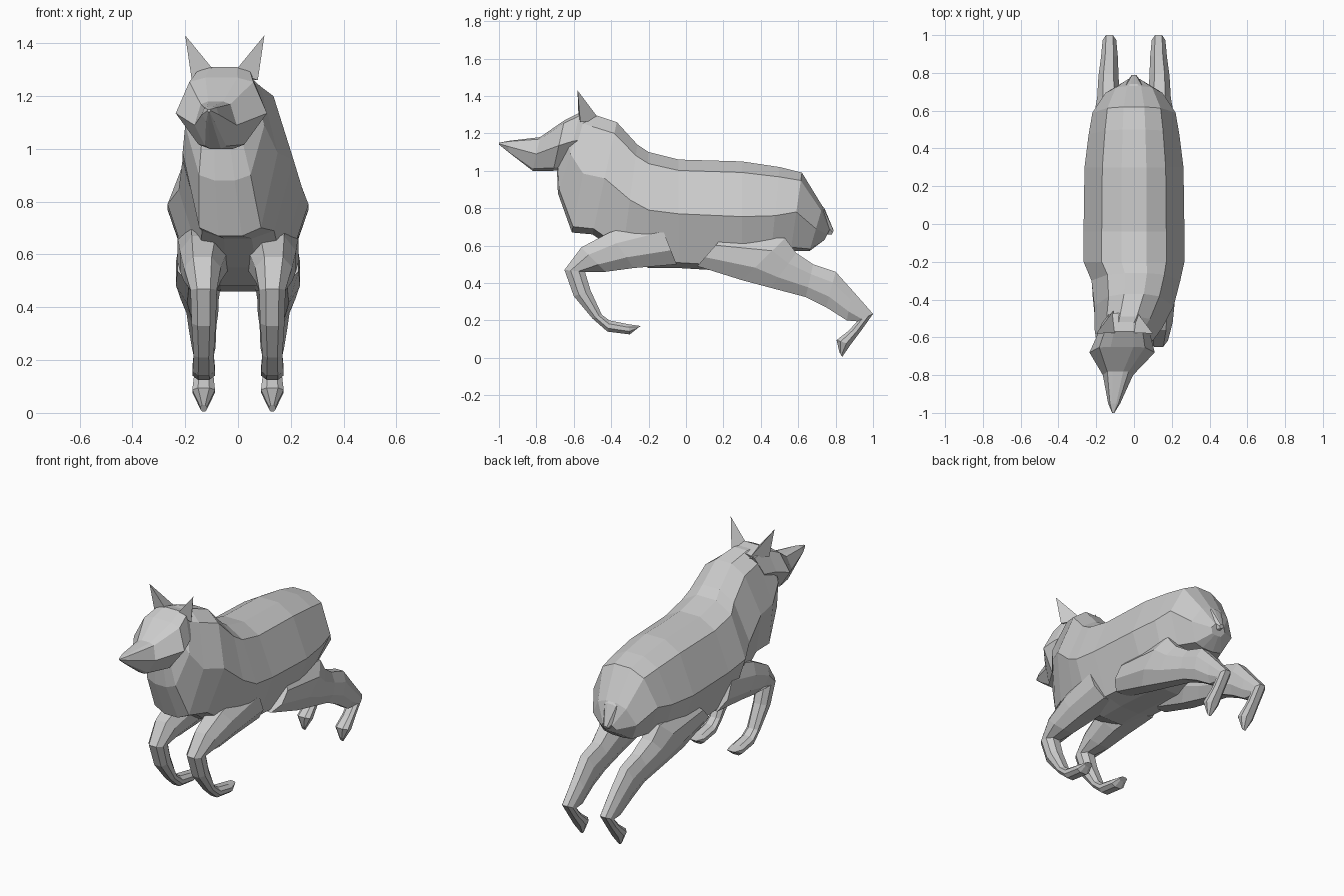
import bpy
import bmesh
from mathutils import Vector

default_cube = bpy.data.objects.get("Cube")
if default_cube:
    bpy.data.objects.remove(default_cube, do_unlink=True)

# One plain grey for the whole animal
grey = bpy.data.materials.new("plain grey")
grey.use_nodes = True
colour = (.6, .6, .6, 1)
grey.diffuse_color = colour
grey.node_tree.nodes["Principled BSDF"].inputs["Base Color"].default_value = colour


def finish(name, bm):
    """Turn a bmesh into a flat shaded grey object."""
    bmesh.ops.recalc_face_normals(bm, faces=bm.faces)
    mesh = bpy.data.meshes.new(name)
    bm.to_mesh(mesh)
    bm.free()
    mesh.materials.append(grey)
    part = bpy.data.objects.new(name, mesh)
    bpy.context.collection.objects.link(part)
    return part


def loft(name, profile, rings, side=1):
    """Skin a chain of rings. Each ring runs from an upper to a lower point
    (y, z, y, z) at a centre x with a half width; the profile holds pairs of
    (share of the way down, share of the half width)."""
    outline = profile + [(down, -out) for down, out in reversed(profile) if out]
    bm = bmesh.new()
    loops = []
    for top_y, top_z, low_y, low_z, x, width in rings:
        top = Vector((side * x, top_y, top_z))
        low = Vector((side * x, low_y, low_z))
        loop = []
        for down, out in outline:
            point = top.lerp(low, down)
            point.x += out * width
            loop.append(bm.verts.new(point))
        loops.append(loop)
    count = len(outline)
    for here, there in zip(loops, loops[1:]):
        for i in range(count):
            j = (i + 1) % count
            bm.faces.new((here[i], here[j], there[j], there[i]))
    bm.faces.new(loops[0])
    bm.faces.new(loops[-1])
    return finish(name, bm)


# Cross-sections from the upper ridge down to the lower one
body_profile = [(0, .25), (.1, .64), (.5, 1), (.95, .65), (1, .25)]
head_profile = [(0, .35), (.06, .7), (.5, 1), (.94, .5), (1, .25)]
leg_profile = [(0, .5), (.3, 1), (.7, 1), (1, .5)]

# Trunk, from the rump forward to the neck, which turns to one side
loft("body", body_profile, [
    (.77, .69, .74, .63, 0, .05),
    (.73, .81, .66, .57, 0, .15),
    (.62, .99, .56, .57, 0, .22),
    (.5, 1.02, .45, .5, 0, .24),
    (.3, 1.05, .3, .46, 0, .262),
    (-.04, 1.06, -.04, .48, 0, .267),
    (-.2, 1.1, -.2, .48, 0, .267),
    (-.26, 1.14, -.34, .55, .01, .235),
    (-.37, 1.26, -.5, .66, 0, .21),
    (-.49, 1.3, -.61, .67, -.03, .18),
    (-.55, 1.3, -.685, .88, -.05, .15),
    (-.57, 1.28, -.69, 1.01, -.06, .12),
])

# Stub of the tail
loft("tail_stub", head_profile, [
    (.68, .86, .68, .66, 0, .07),
    (.74, .8, .72, .66, 0, .055),
    (.79, .68, .78, .66, 0, .015),
])

# Head with a pointed muzzle
loft("head", head_profile, [
    (-.47, 1.29, -.58, 1.04, -.05, .12),
    (-.57, 1.31, -.63, 1.01, -.055, .145),
    (-.65, 1.27, -.71, 1, -.063, .173),
    (-.78, 1.18, -.82, 1, -.085, .08),
    (-.95, 1.16, -.95, 1.1, -.105, .032),
    (-1, 1.15, -1, 1.14, -.11, .006),
])

for side, label in ((1, "left"), (-1, "right")):
    # Ear: a slim pyramid leaning outward
    bm = bmesh.new()
    inner, outer, back, tip = [
        bm.verts.new((-.05 + side * x, y, z)) for x, y, z in
        ((.035, -.575, 1.29), (.125, -.565, 1.26), (.06, -.46, 1.27), (.15, -.58, 1.43))]
    for face in ((inner, outer, tip), (outer, back, tip),
                 (back, inner, tip), (inner, back, outer)):
        bm.faces.new(face)
    finish(label + "_ear", bm)

    # Front leg, folded under the chest
    loft(label + "_front_leg", leg_profile, [
        (-.15, .75, -.05, .5, .13, .1),
        (-.41, .67, -.28, .48, .13, .09),
        (-.56, .59, -.43, .46, .135, .07),
        (-.65, .47, -.54, .46, .13, .05),
        (-.6, .33, -.51, .36, .13, .046),
        (-.5, .21, -.45, .23, .13, .038),
        (-.42, .14, -.41, .2, .13, .042),
        (-.3, .125, -.31, .18, .13, .043),
        (-.265, .155, -.24, .17, .13, .025),
    ], side)

    # Hind leg, stretched out behind
    loft(label + "_hind_leg", leg_profile, [
        (.2, .65, .06, .49, .14, .09),
        (.53, .64, .3, .415, .15, .085),
        (.59, .56, .45, .375, .145, .072),
        (.68, .5, .64, .325, .135, .06),
        (.8, .46, .75, .27, .135, .053),
        (.89, .36, .86, .2, .13, .045),
        (1, .235, .915, .195, .13, .036),
        (.94, .15, .87, .145, .13, .036),
        (.88, .07, .805, .095, .13, .043),
        (.835, .005, .82, .03, .13, .012),
    ], side)
